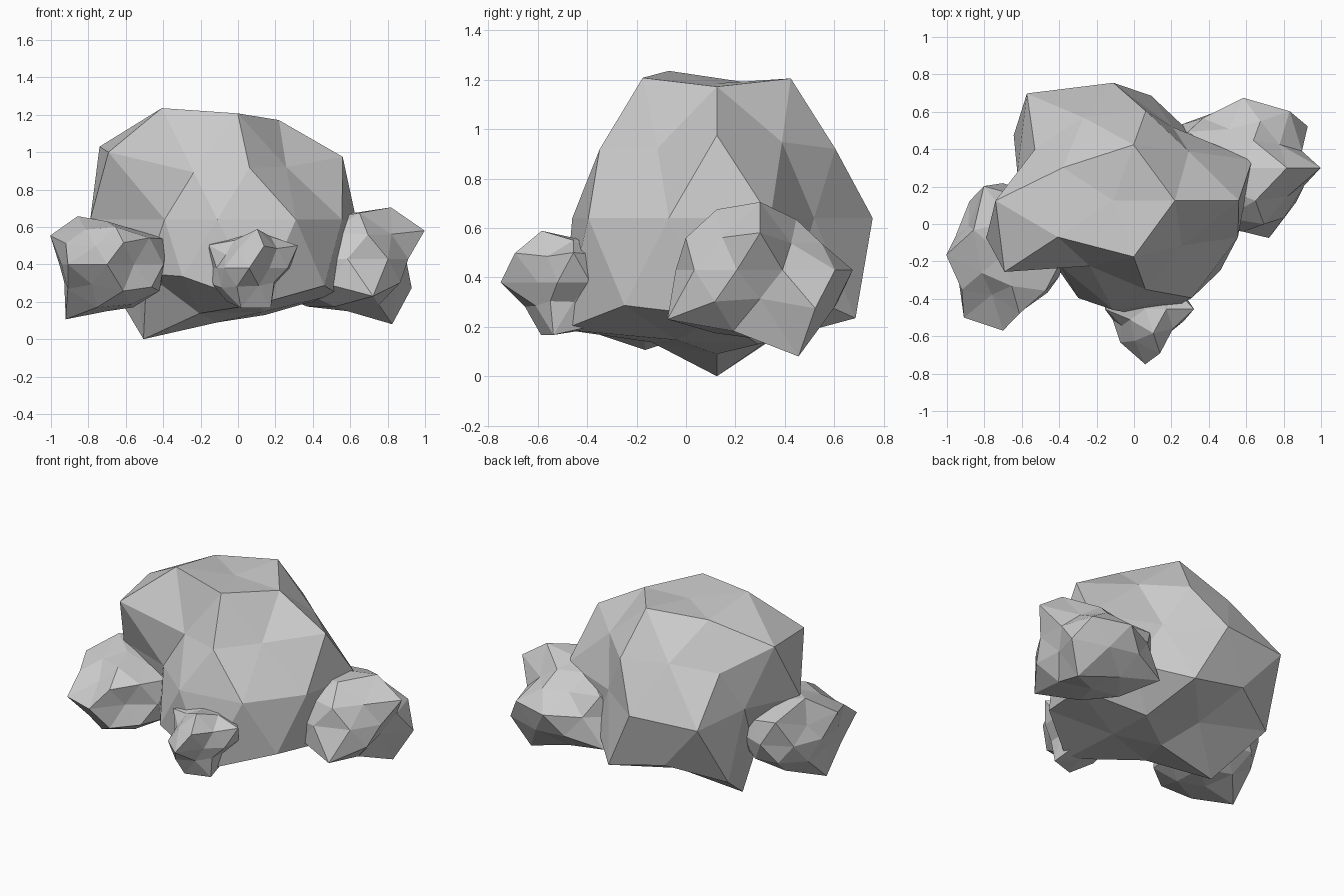
import bpy, bmesh, math

# Rings of a 42-point icosphere, top to bottom: (height, first azimuth, step)
RINGS = [(1, 0, 360), (.851, 0, 72), (.526, 36, 72), (.447, 0, 72), (0, 18, 36),
         (-.447, 36, 72), (-.526, 0, 72), (-.851, 36, 72), (-1, 0, 360)]


def rock(name, centre, scale, radii):
    """Faceted boulder: icosphere whose points are pushed in or out, ring by ring."""
    bm = bmesh.new()
    bmesh.ops.create_icosphere(bm, subdivisions=2, radius=1)
    for v in bm.verts:
        d = v.co.normalized()
        i = min(range(len(RINGS)), key=lambda n: abs(RINGS[n][0] - d.z))
        _, start, step = RINGS[i]
        az = math.degrees(math.atan2(d.y, d.x))
        r = radii[i][round((az - start) / step) % len(radii[i])]
        v.co = [c + s * r * a for c, s, a in zip(centre, scale, d)]
    mesh = bpy.data.meshes.new(name)
    bm.to_mesh(mesh)
    bm.free()
    obj = bpy.data.objects.new(name, mesh)
    bpy.context.collection.objects.link(obj)
    return obj


# Main boulder
rock("large_boulder", (-.11, .125, .64), (1, .9, 1), [
    [.545],
    [.625, .664, .635, .70, .667],
    [.585, .61, .741, .48, .535],
    [.749, .626, .58, .805, .62],
    [.78, .54, .70, .787, .54, .715, .48, .65, .714, .70],
    [.65, .70, .50, .68, .79],
    [.757, .77, .775, .55, .857],
    [.60, .55, .752, .59, .58],
    [.55]])

# Right-hand rock
rock("right_rock", (.585, .30, .43), (1.37, 1.22, 1), [
    [.24],
    [.323, .24, .25, .25, .288],
    [.205, .21, .30, .27, .25],
    [.337, .24, .30, .30, .29],
    [.24, .307, .307, .27, .30, .30, .30, .28, .27, .25],
    [.347, .30, .30, .30, .285],
    [.22, .30, .37, .30, .38],
    [.411, .30, .30, .30, .29],
    [.28]])

# Left-hand rock
rock("left_rock", (-.70, -.165, .40), (1.22, 1.42, 1), [
    [.23],
    [.22, .25, .303, .22, .235],
    [.26, .32, .293, .185, .27],
    [.30, .26, .21, .25, .26],
    [.27, .27, .27, .25, .22, .21, .292, .285, .20, .26],
    [.28, .27, .21, .24, .27],
    [.27, .27, .25, .25, .27],
    [.27, .27, .345, .27, .25],
    [.25]])

# Small front rock
rock("front_rock", (.06, -.455, .38), (1.08, 1.05, 1), [
    [.18],
    [.20, .20, .20, .175, .245],
    [.21, .21, .235, .20, .20],
    [.27, .20, .21, .16, .265],
    [.21, .21, .21, .21, .20, .17, .21, .281, .17, .20],
    [.21, .21, .20, .22, .17],
    [.15, .21, .21, .20, .18],
    [.21, .21, .21, .25, .25],
    [.20]])
